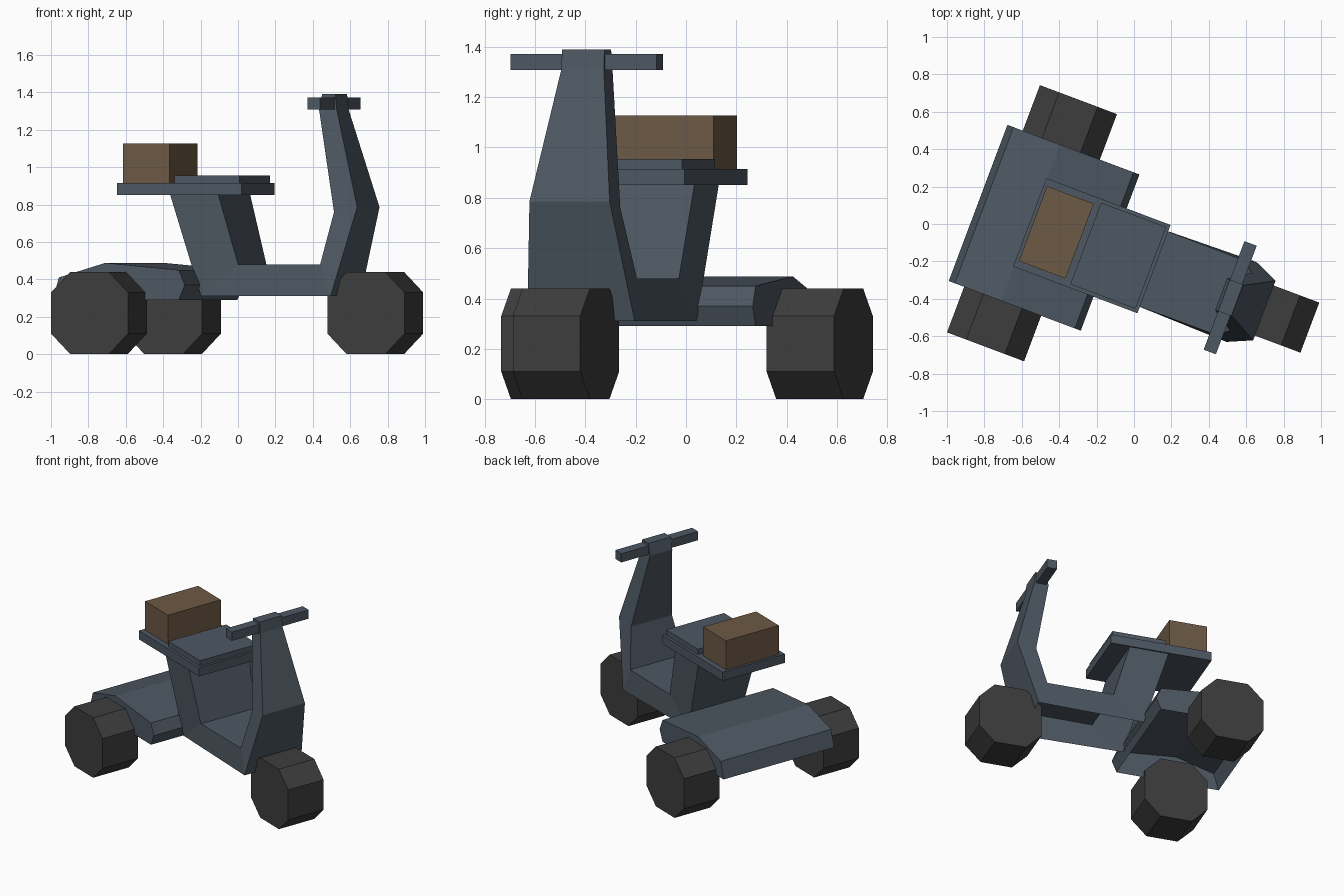
import bpy, bmesh
from math import radians
from mathutils import Matrix

if "Cube" in bpy.data.objects:
    bpy.data.objects.remove(bpy.data.objects["Cube"])

# Parts are built along +x (forward), then turned into the final pose
POSE = Matrix.Rotation(radians(-20.6), 4, 'Z') @ Matrix.Translation((0, -0.188, 0))


def material(name, rgb):
    m = bpy.data.materials.new(name)
    m.diffuse_color = (*rgb, 1)
    m.use_nodes = True
    m.node_tree.nodes["Principled BSDF"].inputs["Base Color"].default_value = m.diffuse_color
    return m


PAINT = material("blue_grey_paint", (0.075, 0.097, 0.123))
RUBBER = material("dark_rubber", (0.047, 0.047, 0.047))
CARDBOARD = material("brown_card", (0.15, 0.10, 0.058))


def finish(name, bm, mat):
    bmesh.ops.recalc_face_normals(bm, faces=bm.faces)
    bm.transform(POSE)
    me = bpy.data.meshes.new(name)
    bm.to_mesh(me)
    bm.free()
    me.materials.append(mat)
    bpy.context.collection.objects.link(bpy.data.objects.new(name, me))


def prism(name, profile, y0, y1, mat, open_edge=None):
    """Side profile (x, z) extruded across; one edge may stay open."""
    bm = bmesh.new()
    a, b = [[bm.verts.new((x, y, z)) for x, z in profile] for y in (y0, y1)]
    bm.faces.new(a)
    bm.faces.new(b)
    n = len(profile)
    for i in range(n):
        j = (i + 1) % n
        if i != open_edge:
            bm.faces.new((a[i], a[j], b[j], b[i]))
    finish(name, bm, mat)


def box(name, x0, x1, half, z0, z1, mat):
    prism(name, [(x0, z0), (x1, z0), (x1, z1), (x0, z1)], -half, half, mat)


# Step-through frame: inner and outer (x, z, half width) along its path
sections = [
    ((0.585, 1.39, 0.09), (0.66, 1.39, 0.09)),
    ((0.568, 1.305, 0.09), (0.668, 1.31, 0.09)),
    ((0.681, 0.76, 0.165), (0.815, 0.786, 0.17)),
    ((0.62, 0.48, 0.213), (0.685, 0.31, 0.228)),
    ((0.152, 0.48, 0.215), (-0.062, 0.31, 0.21)),
    ((0.05, 0.85, 0.242), (-0.225, 0.85, 0.242)),
]
bm = bmesh.new()
rings = []
for (xi, zi, wi), (xo, zo, wo) in sections:
    rings.append([bm.verts.new(p) for p in
                  ((xi, -wi, zi), (xi, wi, zi), (xo, wo, zo), (xo, -wo, zo))])
for k, (r, s) in enumerate(zip(rings, rings[1:])):
    for i in range(4):
        j = (i + 1) % 4
        if not (k == 3 and i == 2):  # hollow underside of the floor
            bm.faces.new((r[i], r[j], s[j], s[i]))
bm.faces.new(rings[0])
bm.faces.new(rings[-1])
finish("step_through_frame", bm, PAINT)

# Handlebar
box("handlebar", 0.585, 0.655, 0.31, 1.308, 1.372, PAINT)

# Seat board, cushion and carried box
box("seat_board", -0.525, 0.185, 0.252, 0.85, 0.914, PAINT)
box("seat_cushion", -0.205, 0.167, 0.233, 0.914, 0.954, PAINT)
box("cargo_box", -0.507, -0.24, 0.214, 0.914, 1.127, CARDBOARD)

# Rear axle cover, open underneath
prism("rear_cover", [(-0.82, 0.29), (-0.785, 0.41), (-0.52, 0.488), (-0.1, 0.45),
                     (-0.066, 0.37), (-0.1, 0.29)], -0.446, 0.446, PAINT, open_edge=5)

# Eight-sided wheels
a, b = 0.22, 0.11
octagon = [(a, -b), (a, b), (b, a), (-b, a), (-a, b), (-a, -b), (-b, -a), (b, -a)]
for name, cx, cy in (("front_wheel", 0.855, 0),
                     ("rear_left_wheel", -0.512, 0.563),
                     ("rear_right_wheel", -0.512, -0.563)):
    prism(name, [(cx + x, a + z) for x, z in octagon], cy - 0.143, cy + 0.143, RUBBER)
